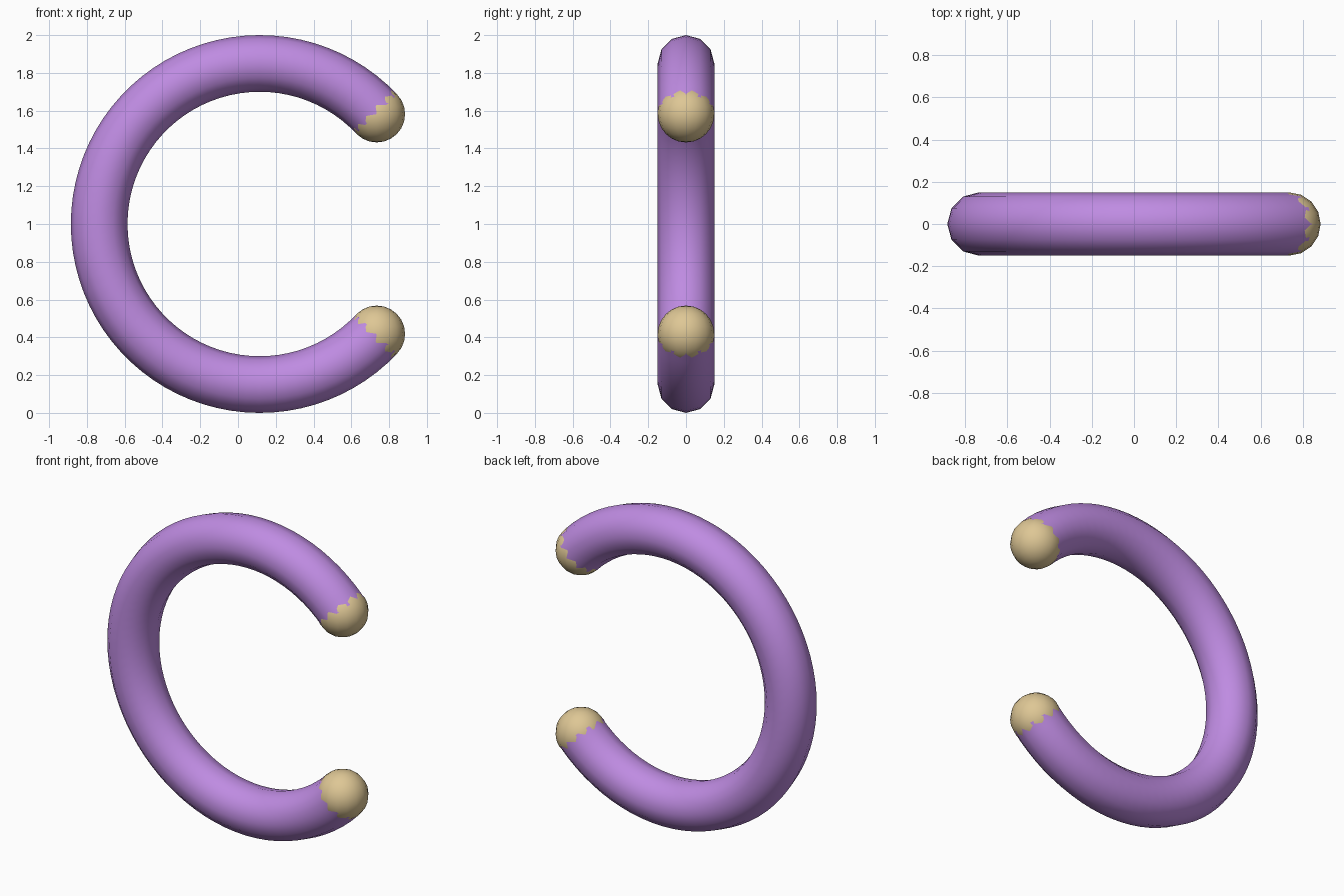
import bpy, bmesh, math
from mathutils import Vector

if "Cube" in bpy.data.objects:
    bpy.data.objects.remove(bpy.data.objects["Cube"])

R, r = 0.85, 0.15                    # ring radius, tube radius
CENTRE = Vector((0.115, 0, 1.0))
GAP = math.radians(43.2)             # half of the opening angle
STEPS, SIDES = 64, 12


def material(name, rgb):
    m = bpy.data.materials.new(name)
    m.diffuse_color = (*rgb, 1)
    m.use_nodes = True
    m.node_tree.nodes["Principled BSDF"].inputs["Base Color"].default_value = m.diffuse_color
    return m


purple = material("purple", (0.52, 0.26, 0.76))
tan = material("tan", (0.73, 0.57, 0.30))


def add_object(name, bm, mat):
    bmesh.ops.recalc_face_normals(bm, faces=bm.faces)
    for f in bm.faces:
        f.smooth = True
    me = bpy.data.meshes.new(name)
    bm.to_mesh(me)
    bm.free()
    me.materials.append(mat)
    ob = bpy.data.objects.new(name, me)
    bpy.context.collection.objects.link(ob)
    return ob


def radial(a):
    return Vector((math.cos(a), 0, math.sin(a)))


# Open ring: a twelve-sided section swept around the y axis
bm = bmesh.new()
rings = []
for i in range(STEPS + 1):
    out = radial(GAP + (2 * math.pi - 2 * GAP) * i / STEPS)
    ring = []
    for k in range(SIDES):
        t = 2 * math.pi * k / SIDES
        p = CENTRE + out * (R + r * math.cos(t)) + Vector((0, r * math.sin(t), 0))
        ring.append(bm.verts.new(p))
    rings.append(ring)
for a, b in zip(rings, rings[1:]):
    for k in range(SIDES):
        n = (k + 1) % SIDES
        bm.faces.new((a[k], a[n], b[n], b[k]))
add_object("open_ring", bm, purple)

# Ball ends
for name, a in (("upper_ball", GAP), ("lower_ball", -GAP)):
    bm = bmesh.new()
    bmesh.ops.create_uvsphere(bm, u_segments=16, v_segments=12, radius=r)
    ob = add_object(name, bm, tan)
    ob.location = CENTRE + radial(a) * R
